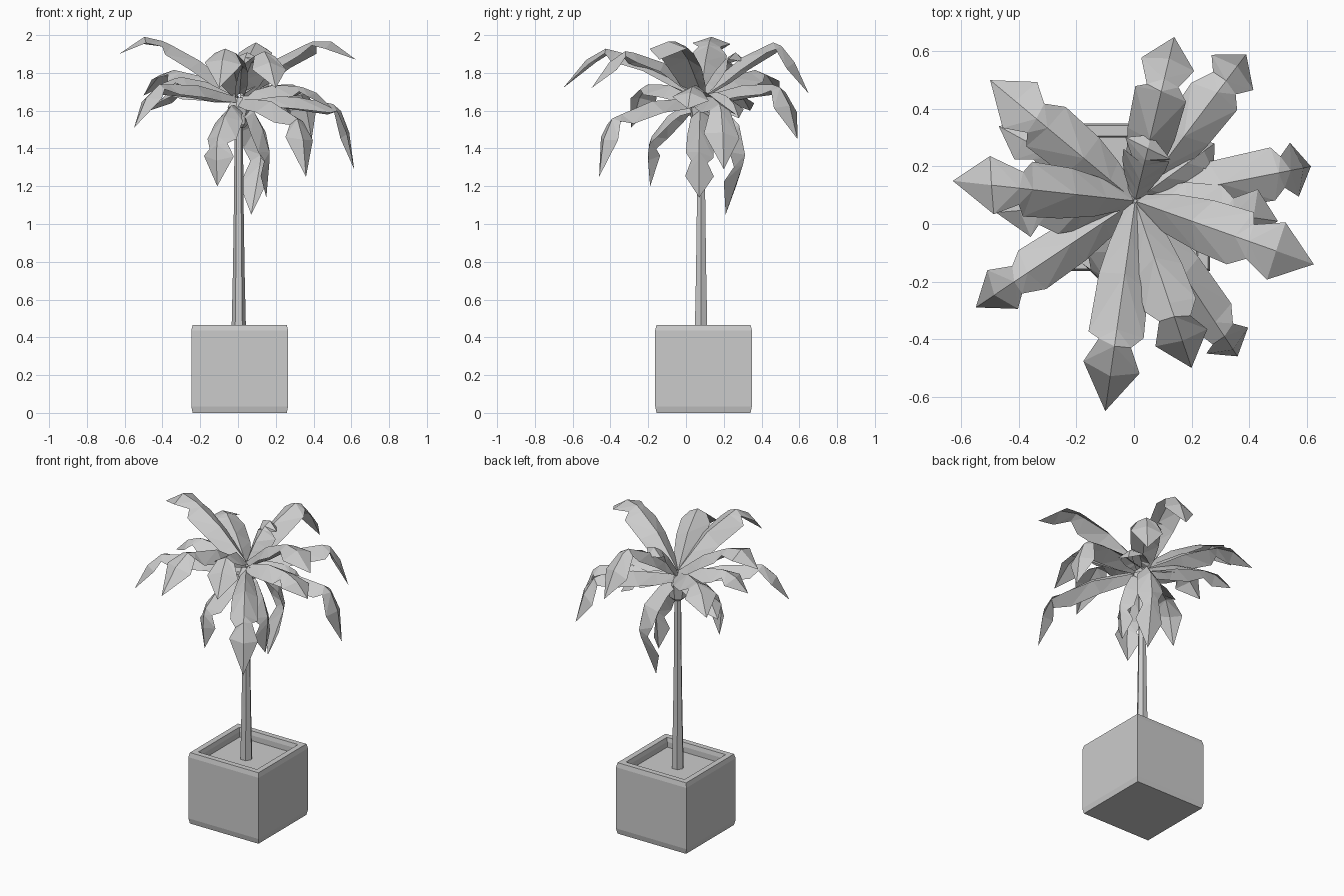
import bpy, bmesh, math, random
from mathutils import Vector

if "Cube" in bpy.data.objects:
    bpy.data.objects.remove(bpy.data.objects["Cube"])

random.seed(4)
CX, CY = 0.004, 0.08          # trunk axis


def make(name, bm):
    me = bpy.data.meshes.new(name)
    bmesh.ops.remove_doubles(bm, verts=bm.verts, dist=1e-5)
    bm.to_mesh(me)
    bm.free()
    ob = bpy.data.objects.new(name, me)
    bpy.context.collection.objects.link(ob)
    return ob


def stack(name, rings, sides, cx, cy, turn=0.0):
    """Loft regular polygons of (radius, z), capped at both ends."""
    bm = bmesh.new()
    loops = [[bm.verts.new((cx + r * math.cos(turn + k * math.tau / sides),
                            cy + r * math.sin(turn + k * math.tau / sides), z))
              for k in range(sides)] for r, z in rings]
    for a, b in zip(loops, loops[1:]):
        for k in range(sides):
            j = (k + 1) % sides
            bm.faces.new((a[k], a[j], b[j], b[k]))
    bm.faces.new(loops[0][::-1])
    bm.faces.new(loops[-1])
    return make(name, bm)


# Square planter with chamfered rim and foot, hollow down to the soil
Q = math.sqrt(2)
planter = [(0.249, 0), (0.256, 0.035), (0.256, 0.437), (0.249, 0.466),
           (0.213, 0.466), (0.207, 0.44), (0.207, 0.405)]
stack("planter", [(h * Q, z) for h, z in planter], 4, 0.009, 0.093, math.pi / 4)

# Trunk and flared crown base
stack("trunk", [(0.039, 0.40), (0.031, 0.75), (0.025, 1.15), (0.022, 1.56)], 6, CX, CY)
stack("crown_base", [(0.03, 1.51), (0.05, 1.53), (0.065, 1.62), (0.03, 1.67)], 7, CX, CY)

# Frond outline: distance along the midrib, half width, drop of the edge
OUTLINE = [(0, .03, .03), (.16, .065, .055), (.34, .085, .065), (.57, .092, .055),
           (.64, .055, .025), (.78, .095, .035), (1, 0, 0)]


def frond(name, tip, reach, shoulder_z, base_z, lift, width):
    """Folded leaf running from the crown over a shoulder to its tip."""
    tip = Vector(tip)
    flat = Vector((tip.x - CX, tip.y - CY, 0))
    out = flat.normalized()
    side = Vector((-out.y, out.x, 0))
    base = Vector((CX, CY, base_z)) + out * 0.005
    shoulder = Vector((CX, CY, shoulder_z)) + flat * reach
    mid = (base + shoulder) / 2 + Vector((0, 0, lift))
    bend = shoulder.lerp(tip, 0.35) + out * 0.025 + Vector((0, 0, 0.01))
    path = [base, mid, shoulder, bend, tip]
    lens = [(b - a).length for a, b in zip(path, path[1:])]

    def at(s):
        d = s * sum(lens)
        for i, n in enumerate(lens):
            if d <= n or i == len(lens) - 1:
                return path[i].lerp(path[i + 1], min(1, d / n))
            d -= n

    bm = bmesh.new()
    rows = []
    for i, (s, w, drop) in enumerate(OUTLINE):
        p = at(s)
        t = (at(min(1, s + .08)) - at(max(0, s - .08))).normalized()
        n = t.cross(side)
        row = []
        for sign in (1, 0, -1):
            slip = random.uniform(-.025, .025) if sign and 1 < i < 6 else 0
            row.append(bm.verts.new(p + side * sign * w * width
                                    - n * drop * abs(sign) + t * slip))
        rows.append(row)
    for a, b in zip(rows, rows[1:]):
        for k in (0, 1):
            if b is rows[-1]:
                bm.faces.new((a[k], a[k + 1], b[1]))
            else:
                e = 2 * k
                bm.faces.new((a[1], a[e], b[e]))
                bm.faces.new((a[1], b[e], b[1]))
    bmesh.ops.recalc_face_normals(bm, faces=bm.faces)
    make(name, bm)


# tip, shoulder reach, shoulder height, base height, lift, width
UPPER = [((0.14, 0.65, 1.69), .70, 1.97, 1.70, .04, 1.0),
         ((-0.63, 0.15, 1.90), .74, 2.00, 1.70, .04, 1.05),
         ((0.625, -0.14, 1.87), .70, 1.985, 1.70, .05, 1.1),
         ((-0.10, -0.65, 1.72), .70, 1.93, 1.70, .05, 1.05),
         ((0.20, -0.50, 1.72), .68, 1.92, 1.69, .05, 1.0),
         ((0.06, 0.31, 1.86), .75, 1.91, 1.70, .03, .9)]
MIDDLE = [((0.50, 0.01, 1.61), .65, 1.73, 1.68, .03, 1.05),
          ((-0.50, 0.50, 1.68), .72, 1.82, 1.68, .03, 1.05),
          ((-0.48, 0.04, 1.66), .65, 1.78, 1.68, .02, 1.0),
          ((-0.47, 0.34, 1.60), .65, 1.71, 1.67, .03, .8),
          ((0.28, 0.28, 1.56), .65, 1.68, 1.67, .03, .85)]
LOWER = [((0.36, -0.46, 1.25), .87, 1.56, 1.66, .05, .9),
         ((0.615, 0.20, 1.29), .86, 1.63, 1.67, .03, 1.0),
         ((-0.55, -0.29, 1.51), .76, 1.74, 1.67, .03, .9),
         ((0.39, 0.59, 1.45), .80, 1.74, 1.67, .03, 1.0),
         ((0.07, 0.21, 1.05), 1.9, 1.47, 1.66, .05, .85),
         ((-0.11, -0.19, 1.20), .95, 1.48, 1.63, .07, .9),
         ((0.15, 0.07, 1.14), .95, 1.48, 1.63, .06, .8)]
for layer, group in (("upper", UPPER), ("middle", MIDDLE), ("lower", LOWER)):
    for i, spec in enumerate(group):
        frond(f"{layer}_frond_{i + 1}", *spec)
